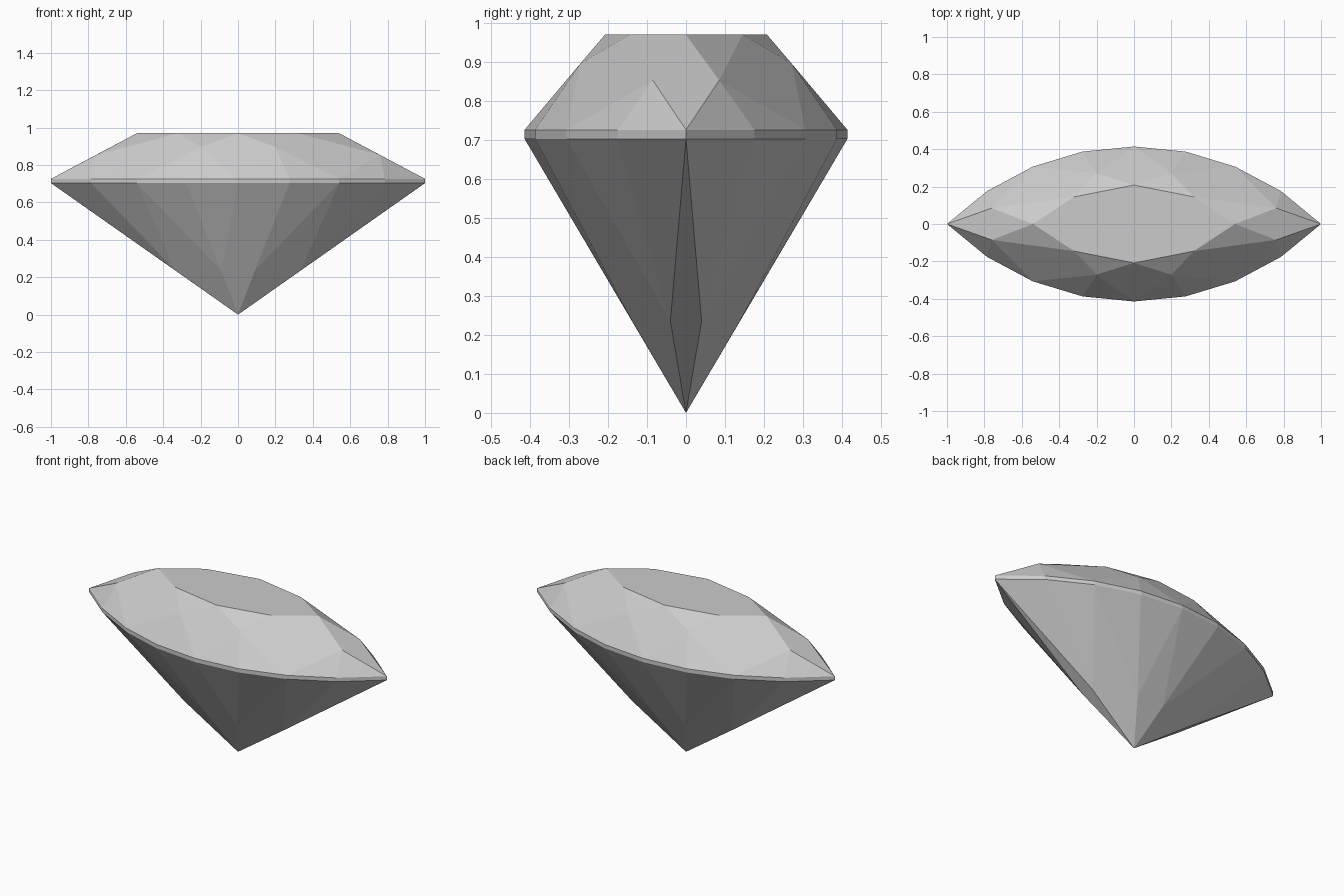
import bpy
import bmesh
from math import sin, cos, pi, sqrt

cube = bpy.data.objects.get("Cube")
if cube:
    bpy.data.objects.remove(cube, do_unlink=True)

bm = bmesh.new()


def ring(quarter, heights):
    """Mirror the +x +y quarter of an outline into a full loop of vertices."""
    pts = [(x, y, z) for (x, y), z in zip(quarter, heights)]
    half = pts + [(-x, y, z) for x, y, z in reversed(pts) if x > 1e-5]
    full = half + [(x, -y, z) for x, y, z in reversed(half) if y > 1e-5]
    return [bm.verts.new(p) for p in full]


# Girdle outline: two quarter-circle arcs meeting in points at both ends
angles = [pi / 4 * (1 - k / 4) for k in range(5)]
arc = [(sqrt(2) * sin(a), sqrt(2) * cos(a) - 1) for a in angles]
girdle_top = ring(arc, [0.726] * 5)
girdle_low = ring(arc, [0.703] * 5)

# Table outline, crown star points, lower pavilion points and culet
table = ring([(0.54, 0), (0.32, 0.145), (0, 0.208)], [0.97] * 3)
stars = ring([(0.76, 0.085), (0.2, 0.271)], [0.853, 0.896])
lowers = ring([(0.334, 0.04), (0.09, 0.138)], [0.235, 0.235])
culet = bm.verts.new((0, 0, 0))


def facets(inner, points, girdle):
    """Kite facets from the inner ring to the girdle, with paired halves."""
    for i in range(8):
        g = [girdle[(2 * i + k) % 16] for k in range(3)]
        bm.faces.new((inner[i], points[i - 1], g[0], points[i]))
        bm.faces.new((points[i], g[0], g[1]))
        bm.faces.new((points[i], g[1], g[2]))


# Crown: table, star facets, kites and upper halves
bm.faces.new(table)
for i in range(8):
    bm.faces.new((table[i], stars[i], table[(i + 1) % 8]))
facets(table, stars, girdle_top)

# Girdle band
for i in range(16):
    j = (i + 1) % 16
    bm.faces.new((girdle_low[i], girdle_low[j], girdle_top[j], girdle_top[i]))

# Pavilion: long kites meeting at the culet, and lower halves
facets([culet] * 8, lowers, girdle_low)

bmesh.ops.recalc_face_normals(bm, faces=bm.faces[:])
mesh = bpy.data.meshes.new("marquise_gem")
bm.to_mesh(mesh)
bm.free()

# Plain grey material
grey = bpy.data.materials.new("light_grey")
grey.use_nodes = True
colour = (0.6, 0.6, 0.6, 1)
grey.diffuse_color = colour
grey.node_tree.nodes["Principled BSDF"].inputs["Base Color"].default_value = colour
mesh.materials.append(grey)

gem = bpy.data.objects.new("marquise_gem", mesh)
bpy.context.collection.objects.link(gem)
